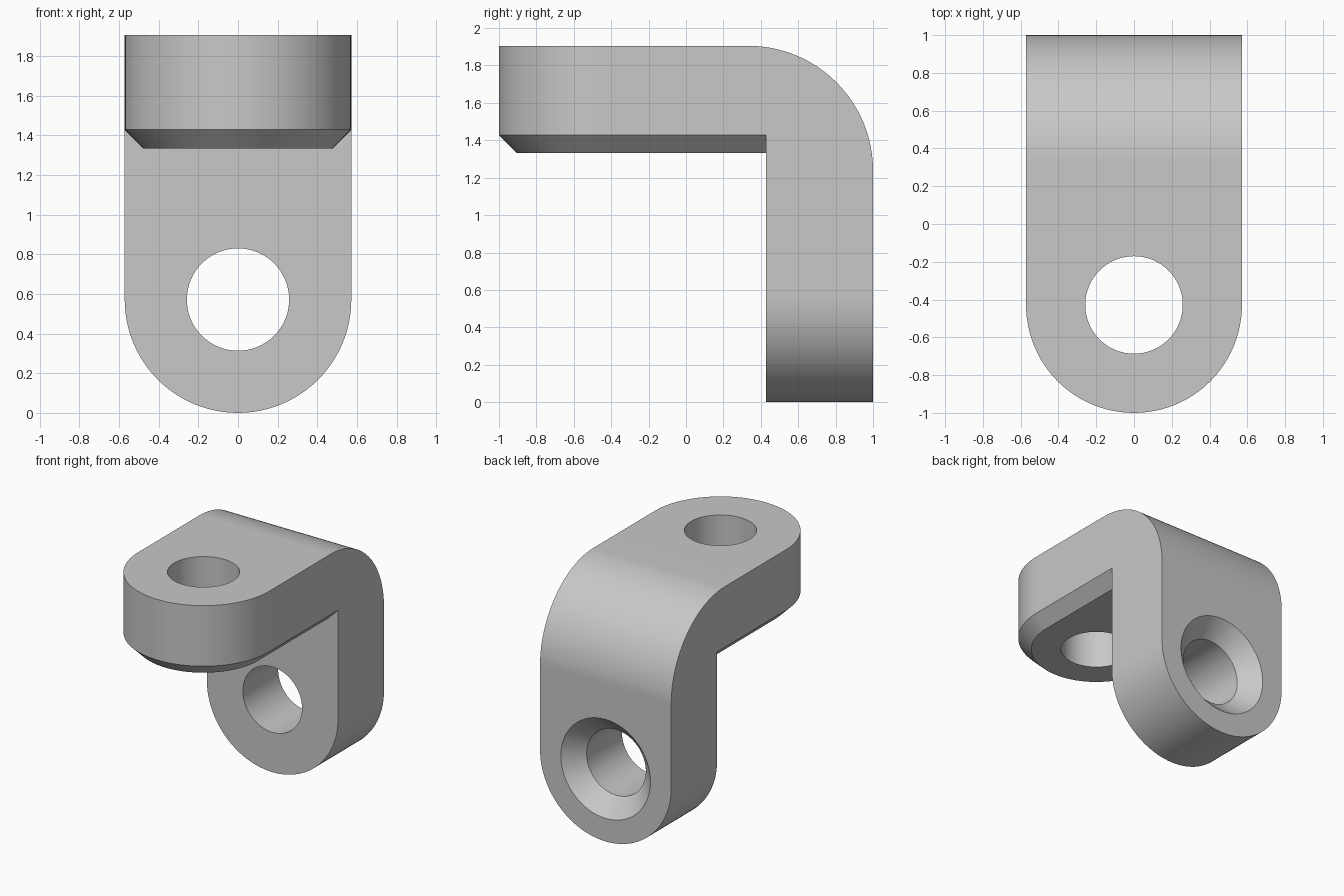
import bpy, bmesh, math
from mathutils import Vector, Matrix

cube = bpy.data.objects.get("Cube")
if cube:
    bpy.data.objects.remove(cube, do_unlink=True)

W = 0.5715          # half width and end radius
TOP = 1.905         # height
INNER = 0.4285      # front of the upright leg
UNDER = 1.333       # underside of the arm
CH = 0.095          # chamfer
BEND = 0.667        # outer bend radius
HOLE = 0.258
SINK = 0.39
ARM_Y, LEG_Z = W - 1, W
N = 48

grey = bpy.data.materials.new("light grey metal")
grey.use_nodes = True
colour = (0.58, 0.58, 0.58, 1)
grey.diffuse_color = colour
grey.node_tree.nodes["Principled BSDF"].inputs["Base Color"].default_value = colour


def half_circle(r, place):
    """Points from +x to -x round the free end of a leg."""
    return [place(r * math.cos(math.pi * i / N), -r * math.sin(math.pi * i / N))
            for i in range(N + 1)]


def make_object(name, bm):
    bmesh.ops.recalc_face_normals(bm, faces=bm.faces)
    mesh = bpy.data.meshes.new(name)
    bm.to_mesh(mesh)
    bm.free()
    mesh.materials.append(grey)
    obj = bpy.data.objects.new(name, mesh)
    bpy.context.collection.objects.link(obj)
    return obj


# Bracket body: closed shell made of rounded rows, a bend and two sides
bm = bmesh.new()
row = lambda pts: [bm.verts.new(p) for p in pts]


def strip(a, b):
    for i in range(len(a) - 1):
        bm.faces.new((a[i], a[i + 1], b[i + 1], b[i]))


top = row(half_circle(W, lambda x, d: (x, ARM_Y + d, TOP)))
mid = row(half_circle(W, lambda x, d: (x, ARM_Y + d, UNDER + CH)))
low = row(half_circle(W - CH, lambda x, d: (x, ARM_Y + d, UNDER)))
back = row(half_circle(W, lambda x, d: (x, 1, LEG_Z + d)))
front = row(half_circle(W, lambda x, d: (x, INNER, LEG_Z + d)))
mid_end = row([(s * W, INNER, UNDER + CH) for s in (1, -1)])
low_end = row([(s * (W - CH), INNER, UNDER) for s in (1, -1)])
bends = []
for s in (1, -1):
    bends.append(row([(s * W, 1 - BEND + BEND * math.sin(t), TOP - BEND + BEND * math.cos(t))
                      for t in (math.pi / 2 * i / 32 for i in range(33))]))

strip(top, mid)
strip([mid_end[0]] + mid + [mid_end[1]], [low_end[0]] + low + [low_end[1]])
strip(back, front)
strip(*bends)
bm.faces.new(top + [bends[1][0], bends[0][0]])
bm.faces.new(back + [bends[1][-1], bends[0][-1]])
bm.faces.new(low + low_end[::-1])
bm.faces.new(front + [mid_end[1], low_end[1], low_end[0], mid_end[0]])
for k, e in ((0, 0), (1, -1)):
    bm.faces.new([top[e]] + bends[k] + [back[e], front[e], mid_end[k], mid[e]])
bracket = make_object("angle_bracket", bm)


def lathe_cutter(name, profile, matrix):
    """Solid of revolution about z from (radius, height) pairs."""
    bm = bmesh.new()
    rings = [[bm.verts.new(matrix @ Vector((r * math.cos(a), r * math.sin(a), h)))
              for a in (math.pi * i / 32 for i in range(64))] for r, h in profile]
    for a, b in zip(rings, rings[1:]):
        for i in range(64):
            j = (i + 1) % 64
            bm.faces.new((a[i], a[j], b[j], b[i]))
    bm.faces.new(rings[0])
    bm.faces.new(rings[-1])
    obj = make_object(name, bm)
    obj.hide_render = True
    return obj


# Plain hole through the arm, countersunk hole through the leg
depth = SINK - HOLE
cutters = [
    lathe_cutter("arm_hole_cutter", [(HOLE, 1), (HOLE, 2.2)],
                 Matrix.Translation((0, ARM_Y, 0))),
    lathe_cutter("leg_hole_cutter",
                 [(HOLE, 0.2), (HOLE, 1 - depth), (SINK + 0.1, 1.1)],
                 Matrix.Translation((0, 0, LEG_Z)) @ Matrix.Rotation(-math.pi / 2, 4, 'X')),
]
bpy.ops.object.select_all(action='DESELECT')
bpy.context.view_layer.objects.active = bracket
bracket.select_set(True)
for cutter in cutters:
    mod = bracket.modifiers.new("hole", 'BOOLEAN')
    mod.operation = 'DIFFERENCE'
    mod.solver = 'EXACT'
    mod.object = cutter
    bpy.ops.object.modifier_apply(modifier=mod.name)
    bpy.data.objects.remove(cutter, do_unlink=True)

# Smooth curves, crisp edges, flat plates
bpy.ops.object.shade_smooth_by_angle(angle=math.radians(25))
weighted = bracket.modifiers.new("flat plates", 'WEIGHTED_NORMAL')
weighted.keep_sharp = True
